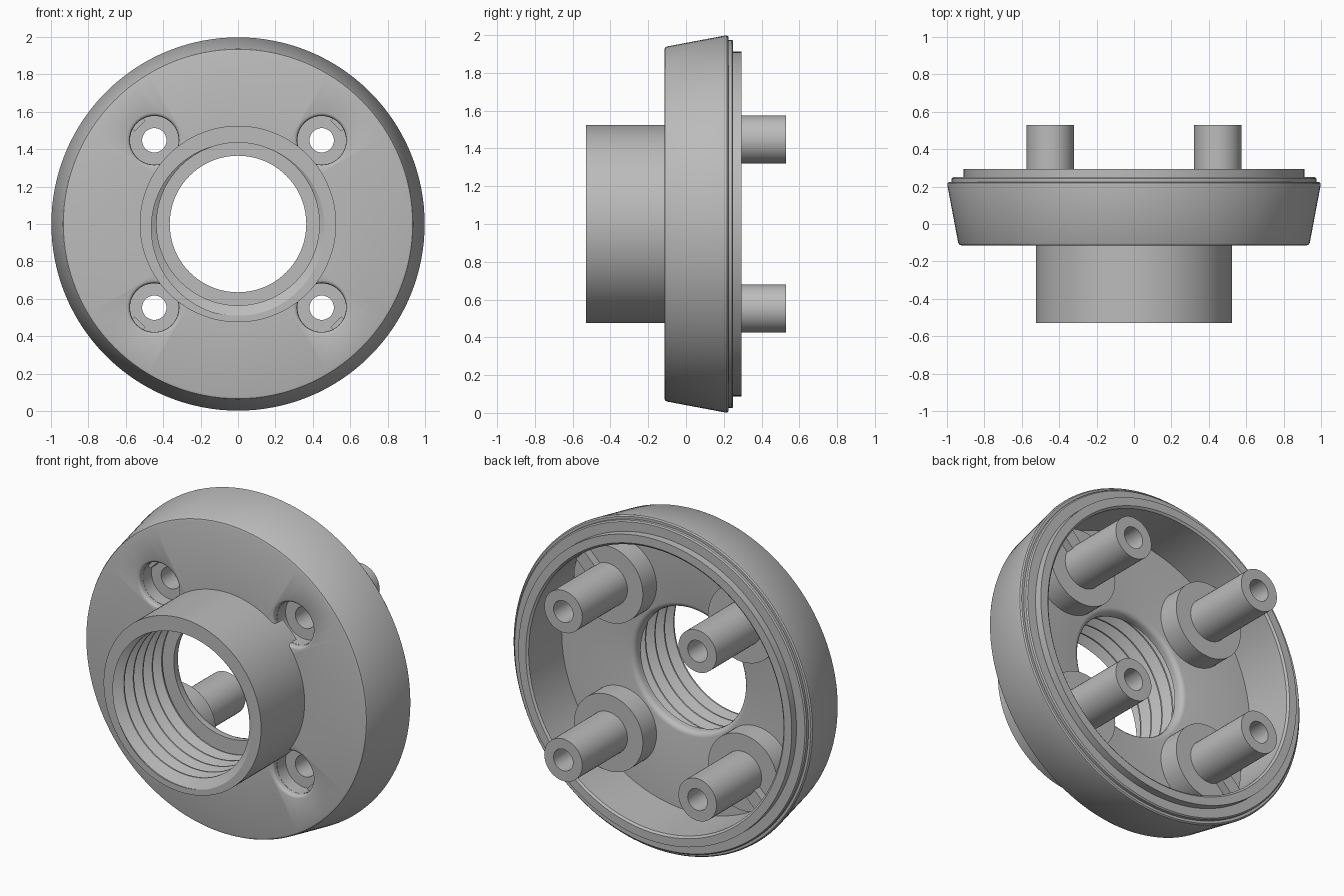
import bpy, bmesh, math
from mathutils import Matrix

cube = bpy.data.objects.get("Cube")
if cube:
    bpy.data.objects.remove(cube)

AXIS_Z = 1.0        # height of the main axis, which runs along y
HOLE = 0.4475       # x and z offset of the screw posts
FRONT, SHOULDER, PITCH = -0.53, -0.09, 0.09

grey = bpy.data.materials.new("matte_grey")
grey.use_nodes = True
grey.diffuse_color = (0.5, 0.5, 0.5, 1)
grey.node_tree.nodes["Principled BSDF"].inputs["Base Color"].default_value = (0.5, 0.5, 0.5, 1)


def finish(name, bm):
    bmesh.ops.remove_doubles(bm, verts=bm.verts, dist=1e-5)
    bmesh.ops.recalc_face_normals(bm, faces=bm.faces)
    mesh = bpy.data.meshes.new(name)
    bm.to_mesh(mesh)
    bm.free()
    obj = bpy.data.objects.new(name, mesh)
    bpy.context.collection.objects.link(obj)
    mesh.materials.append(grey)
    return obj


def activate(obj):
    bpy.ops.object.select_all(action='DESELECT')
    obj.select_set(True)
    bpy.context.view_layer.objects.active = obj


def smooth(obj):
    activate(obj)
    bpy.ops.object.shade_smooth_by_angle(angle=math.radians(32))


def lathe(name, section, segments, x=0, z=AXIS_Z):
    """Turn a closed (radius, y) section about a y axis; section(angle) gives the points."""
    bm = bmesh.new()
    columns = []
    for i in range(segments + 1):
        a = math.tau * i / segments
        columns.append([bm.verts.new((x + r * math.cos(a), y, z + r * math.sin(a)))
                        for r, y in section(a)])
    for left, right in zip(columns, columns[1:]):
        for k in range(len(left)):
            n = (k + 1) % len(left)
            bm.faces.new((left[k], left[n], right[n], right[k]))
    return finish(name, bm)


# Dished flange with tapered side, stepped rim and a lip around the bore
flange_section = [
    (0.365, SHOULDER), (0.5, SHOULDER), (0.5, -0.115), (0.922, -0.115), (0.934, -0.111),
    (0.94, -0.1), (0.998, 0.208), (0.997, 0.218), (0.99, 0.225), (0.975, 0.225),
    (0.975, 0.243), (0.968, 0.25), (0.912, 0.25), (0.912, 0.295), (0.862, 0.295),
    (0.85, 0.285), (0.85, -0.03), (0.395, -0.03), (0.381, -0.034), (0.37, -0.044),
    (0.365, -0.06)]
flange = lathe("flange", lambda a: flange_section, 128)

corners = [(sx * HOLE, AXIS_Z + sz * HOLE, sx, sz) for sx in (-1, 1) for sz in (-1, 1)]

# Screw pockets sunk into the front of the flange
pocket_section = [(0, 0.05), (0, -0.2), (0.147, -0.2), (0.147, -0.115), (0.138, -0.112),
                  (0.133, -0.106), (0.131, -0.095), (0.131, 0.05)]
for x, z, sx, sz in corners:
    cutter = lathe("pocket_cutter", lambda a: pocket_section, 48, x, z)
    cutter.hide_render = True
    cut = flange.modifiers.new("pocket", 'BOOLEAN')
    cut.operation = 'DIFFERENCE'
    cut.solver = 'EXACT'
    cut.object = cutter
    activate(flange)
    bpy.ops.object.modifier_apply(modifier=cut.name)
    bpy.data.objects.remove(cutter)
smooth(flange)


# Neck with a helical internal thread
def thread_radius(phase):
    phase %= 1
    if phase < 0.1:
        return 0.435
    if phase < 0.5:
        return 0.435 + 0.055 * (phase - 0.1) / 0.4
    if phase < 0.6:
        return 0.49
    return 0.49 - 0.055 * (phase - 0.6) / 0.4


def neck_section(a):
    turn = a / math.tau
    points = [(0.525, -0.035), (0.525, FRONT)]
    for m in range(-1, 8):
        for phase in (0, 0.1, 0.5, 0.6):
            y = FRONT + PITCH * (m + phase - turn + 0.2)
            y = min(max(y, FRONT), SHOULDER)
            points.append((thread_radius((y - FRONT) / PITCH + turn - 0.2 + 1e-7), y))
    return points


smooth(lathe("threaded_neck", neck_section, 128))

# Hollow screw posts on stepped bosses, each braced to the rim by a rib
post_section = [(0.065, 0), (0.13, 0), (0.13, -0.08), (0.23, -0.08), (0.23, 0.1),
                (0.127, 0.1), (0.127, 0.53), (0.065, 0.53)]
for x, z, sx, sz in corners:
    side = ("upper" if sz > 0 else "lower") + ("_left" if sx > 0 else "_right")
    smooth(lathe(side + "_post", lambda a: post_section, 48, x, z))
    bm = bmesh.new()
    place = (Matrix.Translation((0, 0, AXIS_Z))
             @ Matrix.Rotation(-math.atan2(sz, sx), 4, 'Y')
             @ Matrix.Translation((0.81, 0.05, 0))
             @ Matrix.Diagonal((0.14, 0.2, 0.08, 1)))
    bmesh.ops.create_cube(bm, size=1, matrix=place)
    finish(side + "_rib", bm)
